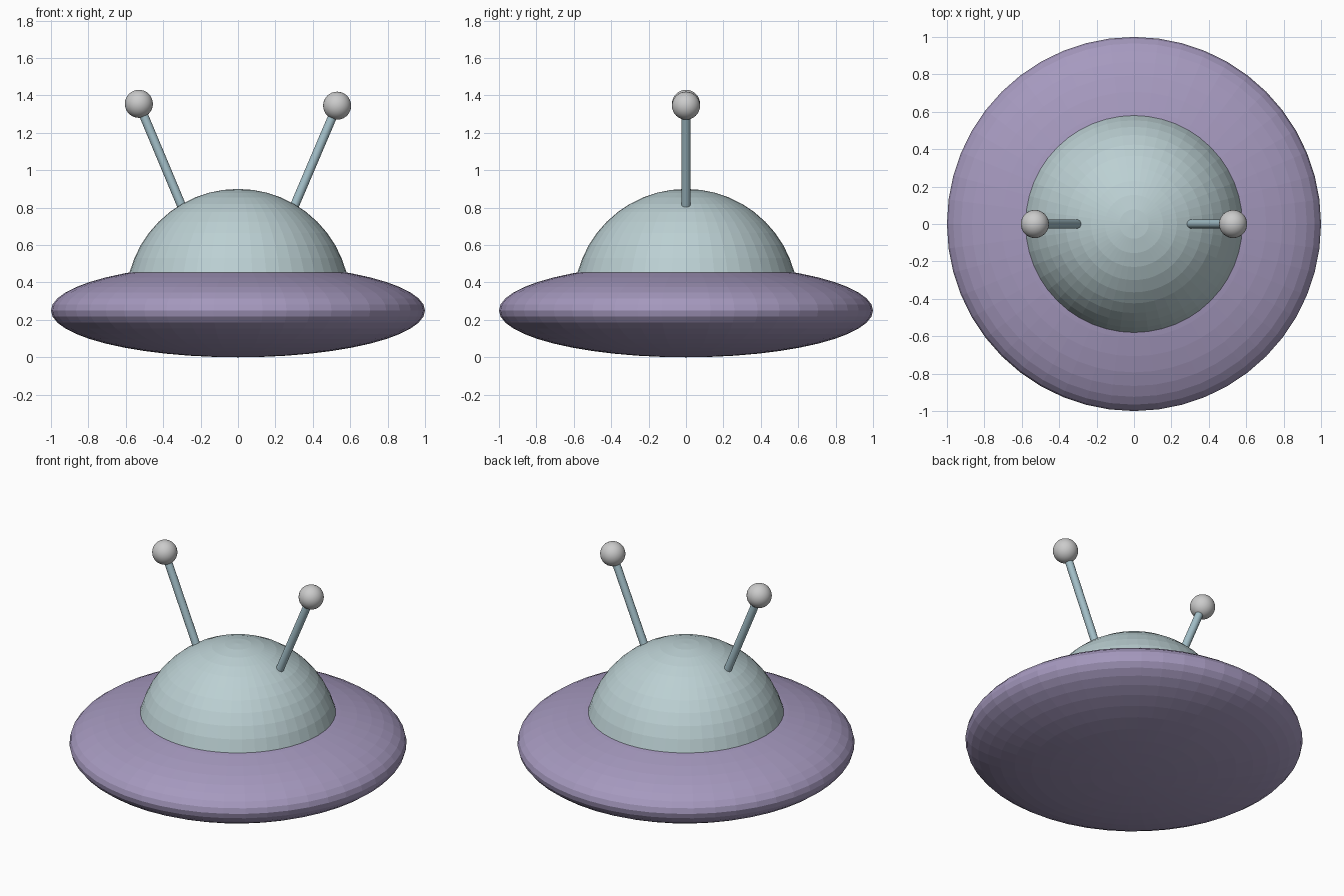
import bpy, bmesh
from mathutils import Vector

if "Cube" in bpy.data.objects:
    bpy.data.objects.remove(bpy.data.objects["Cube"])


def material(name, rgb):
    m = bpy.data.materials.new(name)
    m.diffuse_color = (*rgb, 1)
    m.use_nodes = True
    m.node_tree.nodes["Principled BSDF"].inputs["Base Color"].default_value = m.diffuse_color
    return m


def finish(name, mat=None):
    ob = bpy.context.object
    ob.name = name
    if mat:
        ob.data.materials.append(mat)
    return ob


purple = material("purple", (0.38, 0.32, 0.52))
pale_teal = material("pale_teal", (0.50, 0.63, 0.65))
blue_grey = material("blue_grey", (0.38, 0.54, 0.60))

# Saucer: flattened ellipsoid
bpy.ops.mesh.primitive_uv_sphere_add(segments=48, ring_count=24, radius=1, location=(0, 0, 0.25))
saucer = finish("saucer_hull", purple)
saucer.scale.z = 0.25

# Dome: upper half of a sphere, seated in the hull
bpy.ops.mesh.primitive_uv_sphere_add(segments=48, ring_count=24, radius=0.6, location=(0, 0, 0.3))
dome = finish("dome", pale_teal)
bm = bmesh.new()
bm.from_mesh(dome.data)
bmesh.ops.delete(bm, geom=[v for v in bm.verts if v.co.z < -1e-4], context='VERTS')
bmesh.ops.holes_fill(bm, edges=[e for e in bm.edges if e.is_boundary])
bm.to_mesh(dome.data)
bm.free()

# Antennae: splayed rods with ball tips, the left one a touch taller
for side, x, z in (("left", -0.53, 1.355), ("right", 0.53, 1.345)):
    tip = Vector((x, 0, z))
    base = Vector((0.285 if x > 0 else -0.285, 0, 0.77))
    axis = tip - base
    bpy.ops.mesh.primitive_cylinder_add(vertices=16, radius=0.024, depth=axis.length,
                                        location=(base + tip) / 2,
                                        rotation=axis.to_track_quat('Z', 'Y').to_euler())
    finish(side + "_antenna_rod", blue_grey)
    bpy.ops.object.shade_smooth_by_angle()
    bpy.ops.mesh.primitive_uv_sphere_add(segments=32, ring_count=16, radius=0.075, location=tip)
    finish(side + "_antenna_ball")
    bpy.ops.object.shade_smooth_by_angle()
